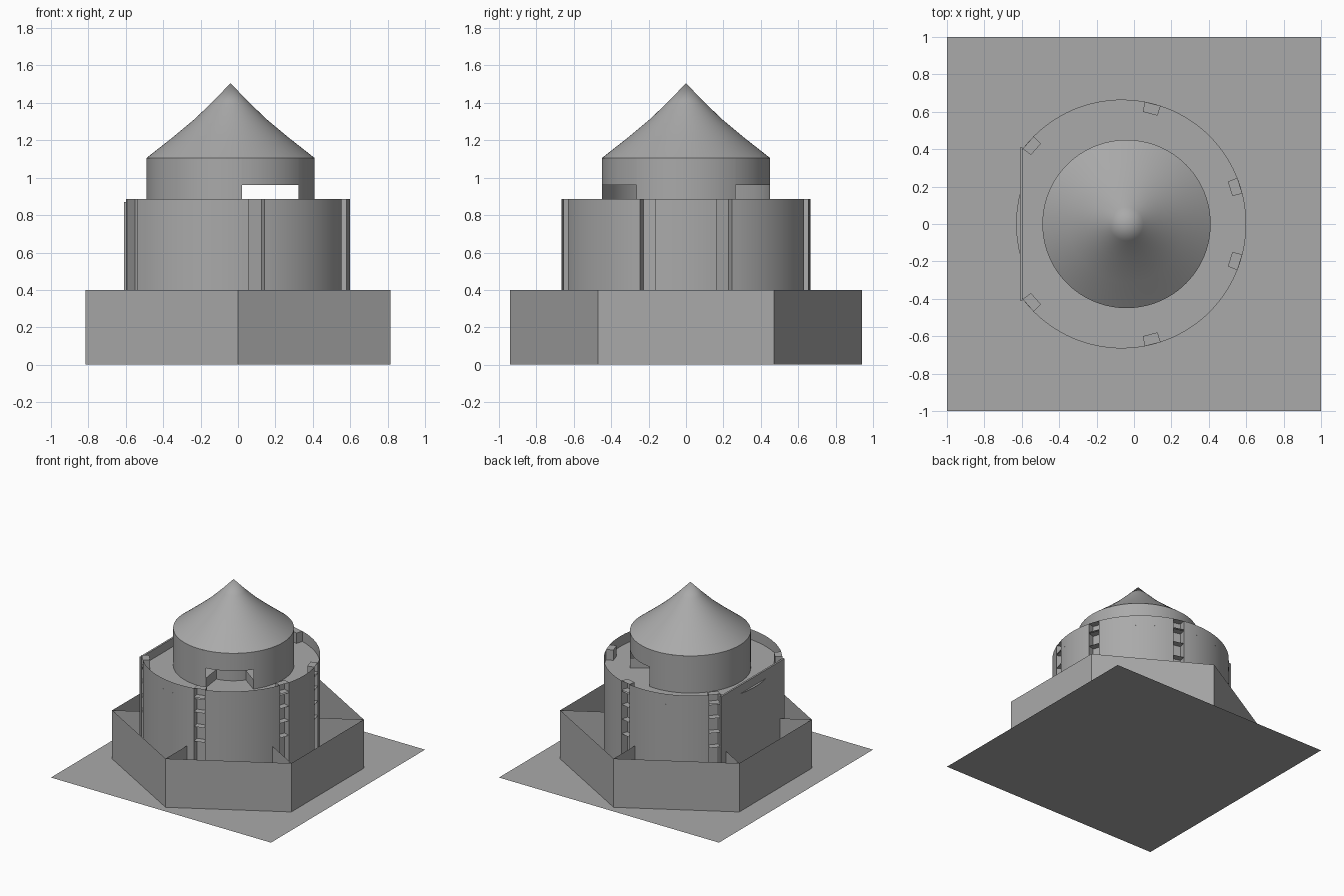
import bpy
from math import sin, cos, radians, pi

if "Cube" in bpy.data.objects:
    bpy.data.objects.remove(bpy.data.objects["Cube"])

GREY = (0.4, 0.4, 0.4, 1)
stone = bpy.data.materials.new("grey_stone")
stone.use_nodes = True
stone.diffuse_color = GREY
stone.node_tree.nodes["Principled BSDF"].inputs["Base Color"].default_value = GREY


def add(name, verts, faces, smooth=False):
    me = bpy.data.meshes.new(name)
    me.from_pydata(verts, [], faces)
    me.materials.append(stone)
    for p in me.polygons:
        p.use_smooth = smooth
    ob = bpy.data.objects.new(name, me)
    bpy.context.collection.objects.link(ob)
    return ob


def strip(name, path, z0, z1, smooth=False, closed=False):
    """Thin upright wall along a plan path."""
    n = len(path)
    verts = [(x, y, z) for z in (z0, z1) for x, y in path]
    faces = [(i, (i + 1) % n, n + (i + 1) % n, n + i)
             for i in range(n if closed else n - 1)]
    return add(name, verts, faces, smooth)


def flat(name, path, z):
    return add(name, [(x, y, z) for x, y in path], [tuple(range(len(path)))])


def polar(cx, r, deg):
    return (cx + r * cos(radians(deg)), r * sin(radians(deg)))


def arc(cx, r, a0, a1, step=3):
    n = max(1, round(abs(a1 - a0) / step))
    return [polar(cx, r, a0 + (a1 - a0) * i / n) for i in range(n + 1)]


# Ground sheet
flat("ground_sheet", [(-1, -1), (1, -1), (1, 1), (-1, 1)], 0)

# Open hexagonal outer wall with radial partitions at its corners
HEX_H = 0.4
strip("outer_wall", [polar(0, 0.94, 30 + 60 * i) for i in range(6)], 0, HEX_H, closed=True)
for i in range(6):
    a = 30 + 60 * i
    strip("partition", [polar(0, 0.94, a), polar(0, 0.56, a)], 0, HEX_H)

# Round drum wall broken by ladder slots
CX, R, RIM, DECK = -0.065, 0.665, 0.885, 0.8
HALF, DEPTH, END = 3.8, 0.055, 143.4
slots = [-139, -75.6, -18, 18, 75.6, 139]
edges = [-END] + [s + d for s in slots for d in (-HALF, HALF)] + [END]
for a0, a1 in zip(edges[::2], edges[1::2]):
    strip("drum_wall", arc(CX, R, a0, a1), 0, RIM, smooth=True)

# Slots: recessed channel, cap and thin rungs
for s in slots:
    outer = [polar(CX, R, s - HALF), polar(CX, R, s + HALF)]
    inner = [polar(CX, R - DEPTH, s - HALF), polar(CX, R - DEPTH, s + HALF)]
    plan = [outer[0], outer[1], inner[1], inner[0]]
    strip("slot_channel", [outer[0], inner[0], inner[1], outer[1]], 0, RIM)
    flat("slot_cap", plan, RIM)
    for k in range(4):
        flat("slot_rung", plan, 0.45 + 0.12 * k)

# Flat plate closing the drum on one side
px0, px1, py = -0.61, -0.595, 0.41
plate = [(px0, -py), (px1, -py), (px1, py), (px0, py)]
strip("flat_plate", plan := plate, 0, 0.87, closed=True)
flat("flat_plate_top", plate, 0.87)

# Deck, with a shallow bulge through the plate
deck = arc(CX, R, -END, END)
deck += [(-0.6 - 0.03 * max(0, 1 - (y / 0.2) ** 2), y)
         for y in [0.3 - 0.04 * i for i in range(16)]]
flat("deck", deck, DECK)

# Turret wall with two low openings
TX, TR, EAVE, HEAD = -0.04, 0.45, 1.105, 0.96
A0, A1 = 36, 82.3
strip("turret_wall", arc(TX, TR, -A0, A0), DECK, EAVE, smooth=True)
strip("turret_wall", arc(TX, TR, A1, 360 - A1), DECK, EAVE, smooth=True)
for sgn in (-1, 1):
    a, b = sorted((sgn * A0, sgn * A1))
    strip("opening_lintel", arc(TX, TR, a, b), HEAD, EAVE, smooth=True)
    # Low parapet lining each opening
    strip("opening_parapet", arc(TX, 0.28, a, b), DECK, 0.88, smooth=True)
    for e in (a, b):
        strip("opening_cheek", [polar(TX, TR, e), polar(TX, 0.28, e)], DECK, 0.88)

# Flared conical roof
profile = [(0.45, 1.105), (0.31, 1.215), (0.19, 1.315), (0.09, 1.412)]
N = 96
verts = [(TX + r * cos(2 * pi * i / N), r * sin(2 * pi * i / N), z)
         for r, z in profile for i in range(N)] + [(TX, 0, 1.505)]
faces = [(k * N + i, k * N + (i + 1) % N, (k + 1) * N + (i + 1) % N, (k + 1) * N + i)
         for k in range(len(profile) - 1) for i in range(N)]
last = (len(profile) - 1) * N
faces += [(last + i, last + (i + 1) % N, len(verts) - 1) for i in range(N)]
add("roof_cone", verts, faces, smooth=True)
